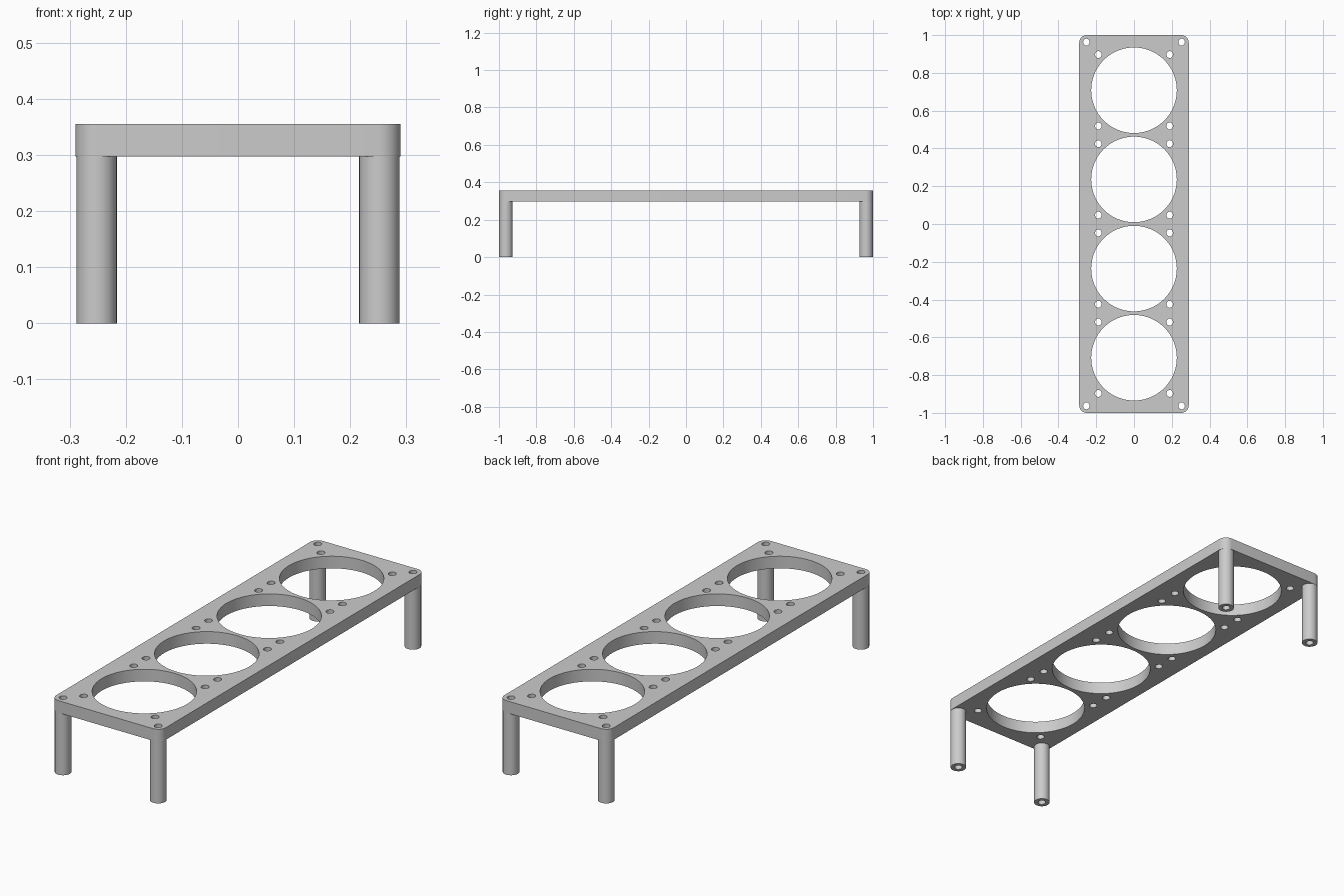
import bpy, bmesh
from math import sin, cos, pi, radians

cube = bpy.data.objects.get("Cube")
if cube:
    bpy.data.objects.remove(cube)

HALF_W, HALF_L = 0.29, 1.0
PLATE_BOTTOM, PLATE_TOP = 0.297, 0.355
CORNER_R = 0.04
LEG_X, LEG_Y, LEG_R = 0.252, 0.963, 0.036
HOLE_R = 0.0185
FAN_R, FAN_PITCH, SCREW = 0.2265, 0.472, 0.189

grey = bpy.data.materials.new("light_grey")
grey.use_nodes = True
colour = (0.6, 0.6, 0.6, 1)
grey.diffuse_color = colour
grey.node_tree.nodes["Principled BSDF"].inputs["Base Color"].default_value = colour


def circle(x, y, r, n, squash=1.0):
    return [(x + squash * r * cos(2 * pi * i / n), y + r * sin(2 * pi * i / n))
            for i in range(n)]


def screw_hole(x, y):
    return circle(x, y, HOLE_R, 16, 0.93)


def rounded_rectangle(w, l, r, steps=10):
    points = []
    for quarter, (sx, sy) in enumerate([(1, 1), (-1, 1), (-1, -1), (1, -1)]):
        for i in range(steps + 1):
            a = (quarter + i / steps) * pi / 2
            points.append((sx * (w - r) + r * cos(a), sy * (l - r) + r * sin(a)))
    return points


def extruded(name, outlines, z0, z1):
    """Fill the first outline, leave the others as holes, and extrude from z0 to z1."""
    curve = bpy.data.curves.new(name, "CURVE")
    curve.dimensions = "2D"
    curve.fill_mode = "BOTH"
    curve.extrude = (z1 - z0) / 2
    for outline in outlines:
        spline = curve.splines.new("POLY")
        spline.points.add(len(outline) - 1)
        for point, (x, y) in zip(spline.points, outline):
            point.co = (x, y, 0, 1)
        spline.use_cyclic_u = True
    obj = bpy.data.objects.new(name, curve)
    bpy.context.collection.objects.link(obj)
    bpy.ops.object.select_all(action="DESELECT")
    obj.select_set(True)
    bpy.context.view_layer.objects.active = obj
    bpy.ops.object.convert(target="MESH")
    obj = bpy.context.object
    obj.name = name

    # Weld caps to walls and settle the height
    bm = bmesh.new()
    bm.from_mesh(obj.data)
    bmesh.ops.remove_doubles(bm, verts=bm.verts, dist=0.00005)
    bmesh.ops.recalc_face_normals(bm, faces=bm.faces)
    bmesh.ops.translate(bm, verts=bm.verts, vec=(0, 0, (z0 + z1) / 2))
    bm.to_mesh(obj.data)
    bm.free()
    obj.data.materials.clear()
    obj.data.materials.append(grey)
    bpy.ops.object.shade_smooth_by_angle(angle=radians(35))
    return obj


# Top plate: four large openings, each with four screw holes, plus corner holes
outlines = [rounded_rectangle(HALF_W, HALF_L, CORNER_R)]
for i in range(4):
    cy = (i - 1.5) * FAN_PITCH
    outlines.append(circle(0, cy, FAN_R, 96))
    outlines += [screw_hole(sx * SCREW, cy + sy * SCREW)
                 for sx in (-1, 1) for sy in (-1, 1)]
corners = {"front_right": (-1, -1), "front_left": (1, -1),
           "back_right": (-1, 1), "back_left": (1, 1)}
outlines += [screw_hole(sx * LEG_X, sy * LEG_Y) for sx, sy in corners.values()]
extruded("top_plate", outlines, PLATE_BOTTOM, PLATE_TOP)

# Hollow legs under the corner holes
for name, (sx, sy) in corners.items():
    x, y = sx * LEG_X, sy * LEG_Y
    extruded(name + "_leg", [circle(x, y, LEG_R, 40), screw_hole(x, y)], 0, PLATE_BOTTOM)
